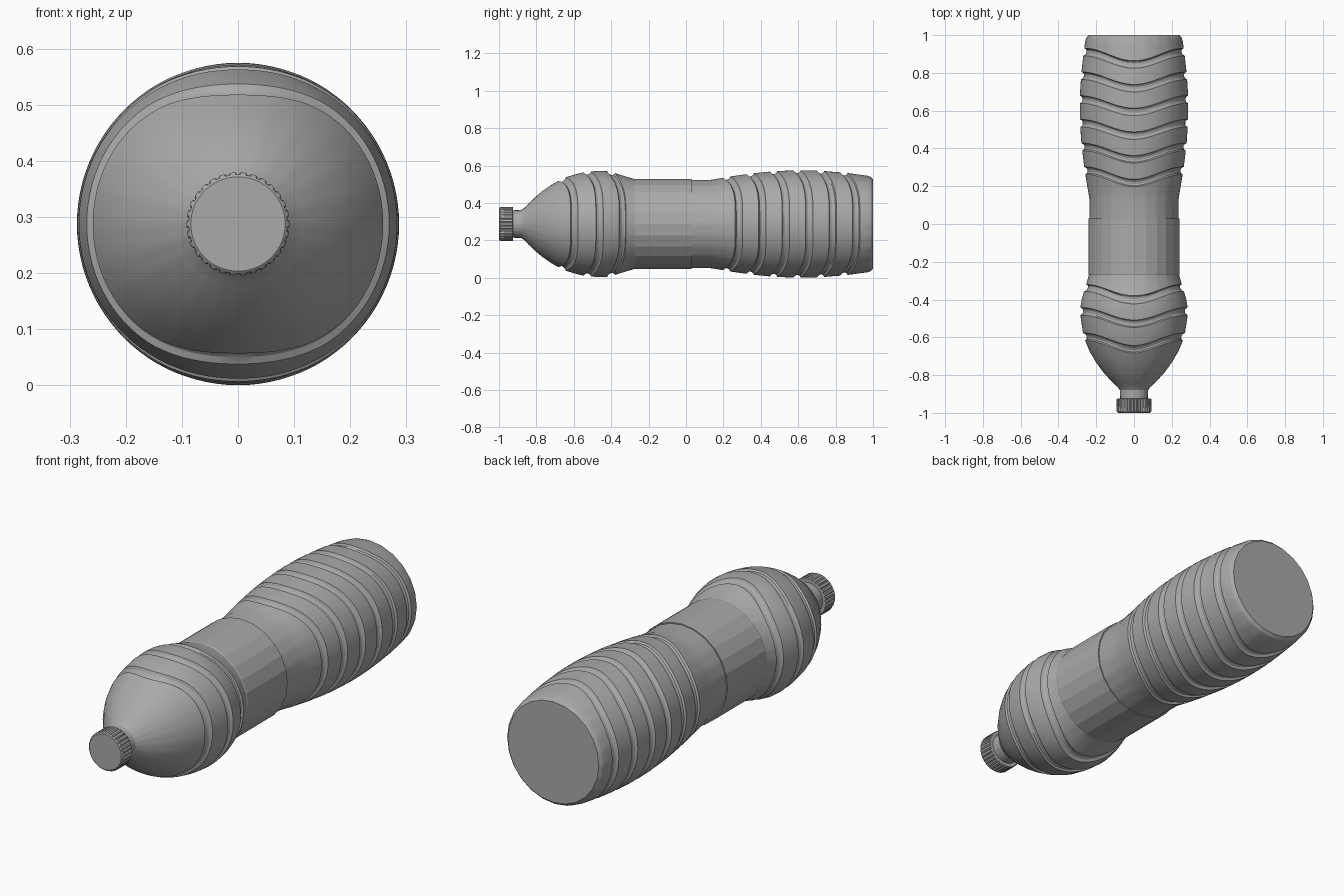
import bpy, bmesh, math

if "Cube" in bpy.data.objects:
    bpy.data.objects.remove(bpy.data.objects["Cube"])

CZ = 0.2875          # height of the bottle axis, which runs along y
SIDES, SUB = 24, 4   # wall facets, and subdivisions of each facet

grey = bpy.data.materials.new("plain grey")
grey.diffuse_color = (0.4, 0.4, 0.4, 1)
grey.use_nodes = True
grey.node_tree.nodes["Principled BSDF"].inputs["Base Color"].default_value = grey.diffuse_color


def finish(name, bm, smooth=None):
    bmesh.ops.recalc_face_normals(bm, faces=bm.faces)
    mesh = bpy.data.meshes.new(name)
    bm.to_mesh(mesh)
    bm.free()
    mesh.materials.append(grey)
    ob = bpy.data.objects.new(name, mesh)
    bpy.context.collection.objects.link(ob)
    if smooth:
        bpy.context.view_layer.objects.active = ob
        ob.select_set(True)
        bpy.ops.object.shade_smooth_by_angle(angle=math.radians(smooth))
        ob.select_set(False)
    return ob


def loft(name, rows, count, point, smooth=None):
    """Skin closed rings; point(row, angle, index) gives radius and y."""
    bm = bmesh.new()
    rings = []
    for row in rows:
        ring = []
        for i in range(count):
            a = 2 * math.pi * i / count
            r, y = point(row, a, i)
            ring.append(bm.verts.new((r * math.sin(a), y, CZ + r * math.cos(a))))
        rings.append(ring)
    for p, q in zip(rings, rings[1:]):
        for i in range(count):
            j = (i + 1) % count
            bm.faces.new((p[i], p[j], q[j], q[i]))
    bm.faces.new(rings[0])
    bm.faces.new(rings[-1])
    return finish(name, bm, smooth)


def interp(table, t):
    for (a, u), (b, v) in zip(table, table[1:]):
        if t <= b:
            return u + (v - u) * max(0, t - a) / (b - a)
    return table[-1][1]


# Wall profile as (y, radius)
PROFILE = [(-0.93, .073), (-0.88, .075), (-0.865, .085), (-0.84, .112), (-0.80, .151),
           (-0.75, .19), (-0.70, .222), (-0.65, .247), (-0.60, .265), (-0.54, .277),
           (-0.48, .284), (-0.43, .284), (-0.38, .272), (-0.32, .253), (-0.27, .239),
           (-0.24, .235), (0.13, .236), (0.17, .242), (0.23, .253), (0.32, .266),
           (0.42, .278), (0.52, .285), (0.60, .2875), (0.68, .2865), (0.77, .281),
           (0.86, .273), (0.94, .262), (0.97, .258), (0.988, .252), (1.0, .24)]
# How strongly the rows follow the wave
WAVE = [(-0.86, 0), (-0.66, 1), (-0.36, 1), (-0.27, 0), (0.13, 0),
        (0.23, 1), (0.90, 1), (0.97, 0)]
GROOVES = [-0.63, -0.495, -0.37] + [0.25 + 0.1255 * k for k in range(6)]
SECTION = [(-.020, 0), (-.014, .010), (-.006, .014), (.006, .014), (.014, .010), (.020, 0)]

# Body rows: groove cross-sections plus plain profile rows between them
rows = [(g + d, depth) for g in GROOVES for d, depth in SECTION]
rows += [(y, 0) for y, _ in PROFILE if all(abs(y - g) > .026 for g in GROOVES)]
rows.sort()


def wall(row, a, i):
    s, depth = row
    y = s - 0.033 * interp(WAVE, s) * math.cos(math.pi * math.sin(a))
    step = 2 * math.pi / SIDES
    facet = math.cos(step / 2) / math.cos((a % step) - step / 2)
    round_part = interp(WAVE, s)
    k = round_part + (1 - round_part) * facet
    return (interp(PROFILE, y) - depth) * k, y


loft("bottle_body", rows, SIDES * SUB, wall, 20)

# Label sleeve around the waist
loft("label_sleeve", [(-0.272, .2385), (-0.265, .241), (0.03, .241), (0.03, .234)], SIDES,
     lambda row, a, i: (row[1], row[0]))

# Screw cap with ribs and a bevelled end
RIBS = 30
loft("screw_cap", [(-1.0, .084, 0), (-0.997, .088, 0), (-0.992, .092, .005),
                   (-0.927, .092, .005), (-0.925, .088, 0), (-0.925, .06, 0)], RIBS * 4,
     lambda row, a, i: (row[1] - (row[2] if i % 4 == 0 else 0), row[0]), 25)
